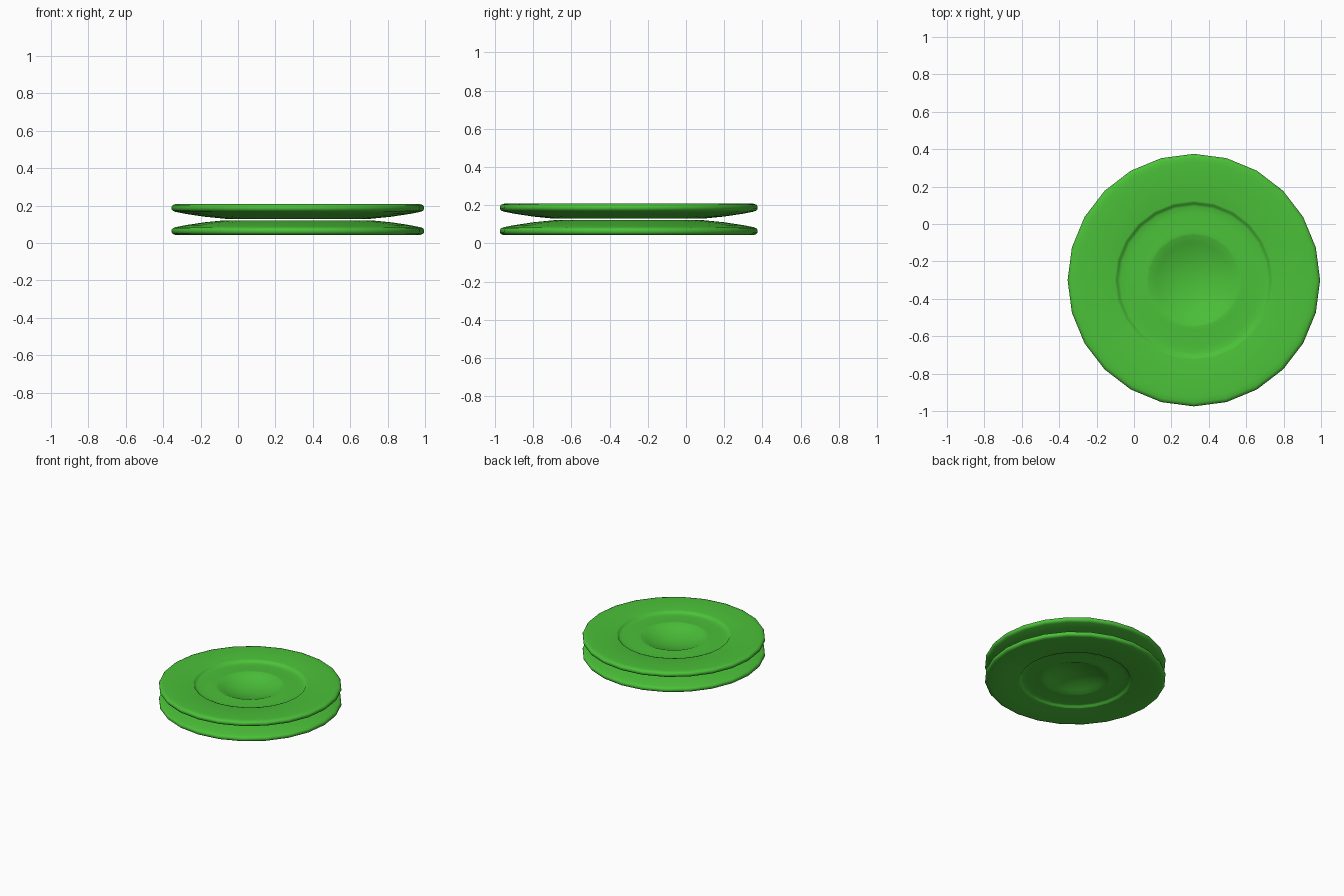
import bpy, bmesh, math

if "Cube" in bpy.data.objects:
    bpy.data.objects.remove(bpy.data.objects["Cube"])

SIDES = 24
CX, CY, CZ = 0.32, -0.30, 0.1255   # centre of the gap between the discs

green = bpy.data.materials.new("green plastic")
green.diffuse_color = (0.07, 0.53, 0.04, 1)
green.use_nodes = True
green.node_tree.nodes["Principled BSDF"].inputs["Base Color"].default_value = green.diffuse_color

# Half-section (radius, height above the gap plane), from gap side to outer face
profile = [(0.0, 0.004), (0.39, 0.004), (0.50, 0.015), (0.60, 0.030), (0.655, 0.041),
           (0.668, 0.046), (0.675, 0.055), (0.675, 0.068), (0.669, 0.077), (0.655, 0.082),
           (0.63, 0.0825), (0.424, 0.0825), (0.415, 0.080), (0.408, 0.069),
           (0.395, 0.065), (0.36, 0.064), (0.27, 0.066), (0.25, 0.067)]
# Hollow dish in the middle
BOWL_R, BOWL_D = 0.243, 0.055
for i in range(7):
    r = BOWL_R * (1 - i / 6)
    profile.append((r, 0.066 - BOWL_D * (1 - (r / BOWL_R) ** 2)))


def disc(name, sign):
    """Lathe the profile around z; sign flips it to the upper or lower side."""
    bm = bmesh.new()
    rings = []
    for r, h in profile:
        if r < 1e-6:
            rings.append([bm.verts.new((0, 0, h * sign))])
        else:
            rings.append([bm.verts.new((r * math.cos(math.tau * k / SIDES),
                                        r * math.sin(math.tau * k / SIDES), h * sign))
                          for k in range(SIDES)])
    for a, b in zip(rings, rings[1:]):
        for k in range(SIDES):
            n = (k + 1) % SIDES
            if len(a) == 1:
                bm.faces.new((a[0], b[k], b[n]))
            elif len(b) == 1:
                bm.faces.new((a[k], a[n], b[0]))
            else:
                bm.faces.new((a[k], a[n], b[n], b[k]))
    bmesh.ops.recalc_face_normals(bm, faces=bm.faces[:])
    mesh = bpy.data.meshes.new(name)
    bm.to_mesh(mesh)
    bm.free()
    mesh.materials.append(green)
    obj = bpy.data.objects.new(name, mesh)
    obj.location = (CX, CY, CZ)
    bpy.context.collection.objects.link(obj)
    bpy.ops.object.select_all(action='DESELECT')
    obj.select_set(True)
    bpy.context.view_layer.objects.active = obj
    bpy.ops.object.shade_smooth_by_angle(angle=math.radians(50))
    return obj


# Two mirrored halves
disc("upper_disc", 1)
disc("lower_disc", -1)
